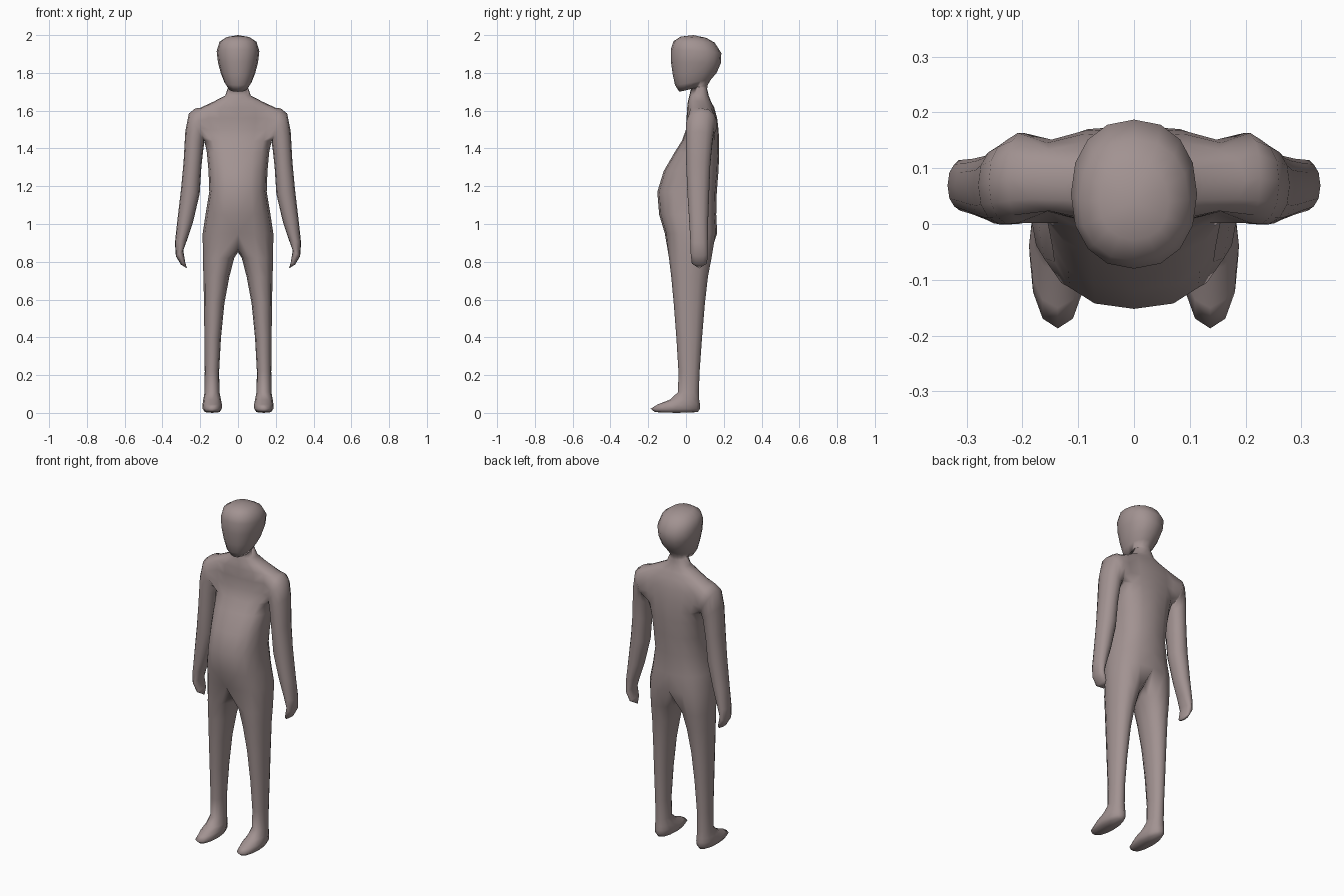
import bpy, bmesh
from math import sin, cos, pi, copysign
from mathutils import Vector

cube = bpy.data.objects.get("Cube")
if cube:
    bpy.data.objects.remove(cube, do_unlink=True)

skin = bpy.data.materials.new("dusty_mauve")
skin.use_nodes = True
colour = (0.36, 0.29, 0.285, 1)
skin.diffuse_color = colour
bsdf = skin.node_tree.nodes["Principled BSDF"]
bsdf.inputs["Base Color"].default_value = colour
bsdf.inputs["Roughness"].default_value = 0.8

bm = bmesh.new()


def power(v, p):
    return copysign(abs(v) ** p, v)


def half_ring(zf, zb, w, yf, yb, p):
    """Left half of a cross-section, from front centre round to back centre."""
    ring = []
    for k in range(-4, 5):
        t = k * pi / 8
        s = power(sin(t), p)
        x = 0 if abs(k) == 4 else w * power(cos(t), p)
        ring.append(bm.verts.new((x, (yf + yb) / 2 + s * (yb - yf) / 2,
                                  (zf + zb) / 2 + s * (zb - zf) / 2)))
    return ring


def bridge(a, b, closed=True, skip=()):
    n = len(a)
    for i in range(n if closed else n - 1):
        if i not in skip:
            j = (i + 1) % n
            bm.faces.new((a[i], a[j], b[j], b[i]))


def cap(ring, tip):
    v = bm.verts.new(tip)
    for i in range(len(ring)):
        bm.faces.new((ring[i], ring[(i + 1) % len(ring)], v))


# Torso: height, half width, front, back
torso = [half_ring(z, z, w, f, b, 0.8) for z, w, f, b in (
    (0.95, 0.187, -0.112, 0.165),
    (1.05, 0.172, -0.142, 0.160),
    (1.17, 0.152, -0.152, 0.163),
    (1.28, 0.156, -0.118, 0.172),
    (1.38, 0.165, -0.060, 0.176),
    (1.44, 0.178, -0.022, 0.176),
    (1.50, 0.195, 0.000, 0.172),
    (1.56, 0.205, 0.003, 0.165),
    (1.615, 0.200, 0.006, 0.150),
    (1.65, 0.125, 0.010, 0.132),
    (1.68, 0.068, 0.018, 0.120))]

# Neck and head: front height, back height, half width, front, back
head = [half_ring(*r, 0.9) for r in (
    (1.735, 1.715, 0.052, 0.030, 0.112),
    (1.700, 1.735, 0.050, -0.035, 0.114),
    (1.735, 1.765, 0.072, -0.058, 0.132),
    (1.790, 1.800, 0.090, -0.070, 0.162),
    (1.860, 1.850, 0.106, -0.080, 0.184),
    (1.925, 1.905, 0.113, -0.080, 0.187),
    (1.968, 1.960, 0.098, -0.066, 0.152),
    (1.992, 1.985, 0.062, -0.028, 0.108))]
trunk = torso + head
arm_bands = (5, 6, 7)
for i in range(len(trunk) - 1):
    bridge(trunk[i], trunk[i + 1], False, range(2, 6) if i in arm_bands else ())
crown = bm.verts.new((0, 0.04, 2.0))
for a, b in zip(head[-1], head[-1][1:]):
    bm.faces.new((a, b, crown))

# Arm: grown out of the shoulder opening
low, mid_low, mid_high, high = torso[5:9]
previous = (high[4:7] + [mid_high[6], mid_low[6]] + low[6:1:-1]
            + [mid_low[2], mid_high[2]] + high[2:4])
# outer x, z; inner x, z; front, back
for ox, oz, ix, iz, f, b in (
        (0.226, 1.612, 0.180, 1.44, 0.000, 0.165),
        (0.260, 1.585, 0.178, 1.43, -0.002, 0.152),
        (0.279, 1.49, 0.183, 1.40, -0.002, 0.142),
        (0.288, 1.33, 0.194, 1.30, 0.000, 0.130),
        (0.302, 1.18, 0.203, 1.16, 0.006, 0.124),
        (0.321, 1.02, 0.238, 1.01, 0.016, 0.118),
        (0.334, 0.90, 0.268, 0.92, 0.022, 0.116),
        (0.329, 0.83, 0.290, 0.86, 0.024, 0.116),
        (0.302, 0.785, 0.280, 0.80, 0.030, 0.112)):
    outer, inner = Vector((ox, 0, oz)), Vector((ix, 0, iz))
    n = len(previous)
    ring = []
    for i in range(n):
        t = 2 * pi * i / n
        p = outer.lerp(inner, (1 - cos(t)) / 2)
        p.y = (f + b) / 2 + power(sin(t), 0.85) * (b - f) / 2
        ring.append(bm.verts.new(p))
    bridge(previous, ring)
    previous = ring
cap(previous, (0.27, 0.07, 0.765))

# Leg and foot: hip opening closed by a crotch seam
previous = torso[0] + [bm.verts.new((0, y, z)) for y, z in
                       ((0.09, 0.88), (0.025, 0.85), (-0.05, 0.87))]
# height, outer x, inner x, front, back
for z, xo, xi, f, b in (
        (0.82, 0.186, 0.020, -0.090, 0.135),
        (0.72, 0.183, 0.046, -0.078, 0.116),
        (0.58, 0.180, 0.072, -0.065, 0.100),
        (0.40, 0.178, 0.090, -0.051, 0.085),
        (0.22, 0.176, 0.100, -0.040, 0.072),
        (0.11, 0.177, 0.098, -0.042, 0.068),
        (0.07, 0.184, 0.090, -0.085, 0.070),
        (0.045, 0.188, 0.085, -0.150, 0.074),
        (0.022, 0.187, 0.086, -0.187, 0.074),
        (0.004, 0.175, 0.097, -0.165, 0.062)):
    n = len(previous)
    ring = []
    for i in range(n):
        t = 2 * pi * (i - 4) / n
        ring.append(bm.verts.new(((xo + xi) / 2 + power(cos(t), 0.9) * (xo - xi) / 2,
                                  (f + b) / 2 + sin(t) * (b - f) / 2, z)))
    bridge(previous, ring)
    previous = ring
cap(previous, (0.136, -0.05, 0))

# Remove the points left inside the shoulder, then mirror the body
bmesh.ops.delete(bm, geom=[v for v in bm.verts if not v.link_faces], context='VERTS')
bmesh.ops.recalc_face_normals(bm, faces=bm.faces)
mesh = bpy.data.meshes.new("body")
bm.to_mesh(mesh)
bm.free()
mesh.materials.append(skin)
for face in mesh.polygons:
    face.use_smooth = True
body = bpy.data.objects.new("body", mesh)
bpy.context.collection.objects.link(body)
mirror = body.modifiers.new("mirror", 'MIRROR')
mirror.use_clip = True
mirror.merge_threshold = 0.0005
